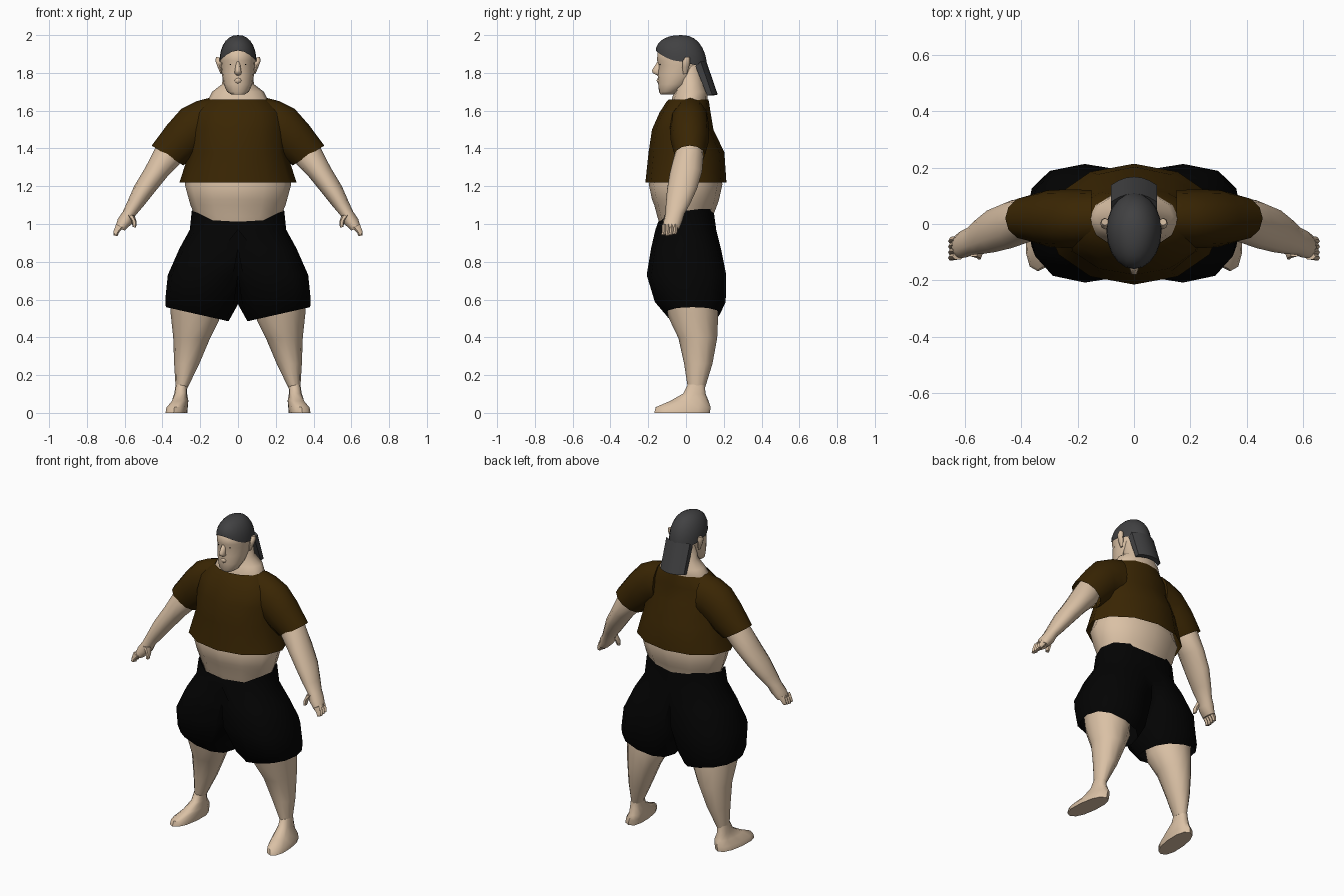
import bpy, bmesh, math


def material(name, rgb):
    m = bpy.data.materials.new(name)
    m.diffuse_color = (*rgb, 1)
    return m


SKIN = material("skin", (0.70, 0.53, 0.375))
BROWN = material("brown_cloth", (0.042, 0.019, 0.001))
BLACK = material("black_cloth", (0.001, 0.001, 0.001))
GREY = material("grey_cap", (0.053, 0.053, 0.055))


def finish(name, bm, mat, mirror=False, angle=50):
    bmesh.ops.recalc_face_normals(bm, faces=bm.faces)
    me = bpy.data.meshes.new(name)
    bm.to_mesh(me)
    bm.free()
    me.materials.append(mat)
    ob = bpy.data.objects.new(name, me)
    bpy.context.collection.objects.link(ob)
    bpy.ops.object.select_all(action='DESELECT')
    ob.select_set(True)
    bpy.context.view_layer.objects.active = ob
    bpy.ops.object.shade_smooth_by_angle(angle=math.radians(angle))
    if mirror:
        ob.modifiers.new("mirror", 'MIRROR').merge_threshold = 0.001
    return ob


def loft(name, rings, mat, n=12, mirror=False, caps=(True, True), p=1.0, half=False, angle=50):
    """Each ring: (xa, za, xb, zb, y_front, y_back), the two side points and the depth."""
    bm = bmesh.new()
    rows = []
    for xa, za, xb, zb, yf, yb in rings:
        row = []
        for i in range(n):
            t = 2 * math.pi * i / n
            c = math.copysign(abs(math.cos(t)) ** p, math.cos(t))
            s = math.copysign(abs(math.sin(t)) ** p, math.sin(t))
            x = (xa + xb) / 2 + c * (xb - xa) / 2
            z = (za + zb) / 2 + c * (zb - za) / 2
            y = (yf + yb) / 2 + s * (yb - yf) / 2
            row.append(bm.verts.new((max(x, 0) if half else x, y, z)))
        rows.append(row)
    for a, b in zip(rows, rows[1:]):
        for i in range(n):
            j = (i + 1) % n
            bm.faces.new((a[i], a[j], b[j], b[i]))
    if caps[0]:
        bm.faces.new(rows[0])
    if caps[1]:
        bm.faces.new(rows[-1])
    if half:  # open the centre seam so both halves join
        inner = [f for f in bm.faces if all(v.co.x < 0.001 for v in f.verts)]
        bmesh.ops.delete(bm, geom=inner, context='FACES')
    return finish(name, bm, mat, mirror, angle)


def level(*rows):
    """Rings symmetric about x = 0: (z, half width, y_front, y_back)."""
    return [(-w, z, w, z, f, b) for z, w, f, b in rows]


# Shirt body and sleeves, open at the hems
loft("shirt_body", level((1.22, .31, -.215, .214), (1.38, .258, -.198, .203), (1.5, .25, -.18, .145),
                         (1.59, .235, -.14, .13), (1.645, .175, -.105, .122), (1.66, .155, -.09, .118)),
     BROWN, 12, caps=(False, False))
loft("sleeve", [(.15, 1.668, .15, 1.4, -.075, .12), (.22, 1.65, .17, 1.40, -.085, .122),
                (.30, 1.61, .21, 1.37, -.085, .122), (.375, 1.525, .24, 1.345, -.08, .12),
                (.457, 1.415, .29, 1.31, -.06, .10)], BROWN, 12, True, (True, False))

# Belly with a soft fold
loft("belly", level((1.36, .235, -.15, .15), (1.21, .282, -.197, .193), (1.13, .26, -.18, .175),
                    (1.10, .252, -.168, .165), (1.04, .226, -.152, .142), (.97, .2, -.13, .13)),
     SKIN, 12)

# Shorts, one half mirrored into two open legs, with a waist that dips in front
shorts = loft("shorts", [(-.245, 1.07, .245, 1.07, -.147, .145), (-.255, .97, .255, .97, -.162, .16),
                         (-.20, .87, .31, .87, -.185, .185), (-.09, .73, .368, .73, -.208, .213),
                         (-.0, .575, .385, .60, -.165, .21), (.05, .485, .382, .56, -.11, .18)],
              BLACK, 12, True, (False, False), .85, True)
for v in shorts.data.vertices:
    if v.co.z > 1.03 and v.co.y < -.06:
        v.co.z = 1.012 + .5 * max(v.co.x - .12, 0)
    elif v.co.z > 1.03 and v.co.y > .06:
        v.co.z = 1.08
    elif .6 < v.co.z < .9:  # fullest toward the outer leg
        m = .31 if v.co.z > .8 else .385
        v.co.x = m * (v.co.x / m) ** .78

# Legs and feet
loft("leg", [(.09, .60, .36, .62, -.11, .165), (.10, .49, .357, .53, -.095, .17),
             (.15, .39, .343, .40, -.04, .165), (.205, .26, .338, .26, -.01, .14),
             (.268, .13, .33, .13, .01, .10)], SKIN, 12, True)
foot = loft("foot", [(.268, .15, .33, .15, .01, .10), (.27, .105, .338, .10, -.015, .103),
                     (.267, .065, .355, .06, -.085, .12), (.268, .033, .378, .028, -.16, .13),
                     (.27, 0, .382, 0, -.168, .127)], SKIN, 12, True, p=.85)
for v in foot.data.vertices:  # feet splay outward
    v.co.x += -.10 * (v.co.y + .02) * (1 if v.co.z < .09 else 0)

# Arms
loft("arm", [(.40, 1.46, .28, 1.39, -.045, .085), (.442, 1.395, .31, 1.315, -.065, .092),
             (.49, 1.30, .375, 1.25, -.085, .085), (.55, 1.20, .44, 1.17, -.10, .058),
             (.585, 1.12, .50, 1.095, -.107, .022), (.61, 1.065, .543, 1.045, -.108, -.008),
             (.637, 1.025, .558, 1.005, -.119, -.02), (.648, .985, .60, .965, -.122, -.036)],
     SKIN, 12, True)
for i in range(4):  # curled fingers
    y = -.055 - .02 * i
    tip = .935 + .004 * abs(i - 2)
    loft(f"finger_{i + 1}", [(.645, 1.0, .605, .98, y - .013, y + .013),
                             (.658, .965, .63, .955, y - .014, y + .011),
                             (.66, tip + .005, .638, tip, y - .016, y + .004)], SKIN, 6, True)
loft("thumb", [(.59, 1.05, .548, 1.045, -.118, -.07), (.565, 1.02, .536, 1.01, -.124, -.085),
               (.558, .985, .54, .98, -.127, -.1)], SKIN, 6, True)

# Neck with sloping shoulders
loft("neck", level((1.60, .18, -.08, .11), (1.665, .155, -.075, .115), (1.70, .137, -.06, .115),
                   (1.74, .085, -.05, .10), (1.86, .07, -.05, .085)), SKIN, 12)

# Head
loft("head", level((1.685, .035, -.135, -.07), (1.70, .058, -.143, -.035), (1.74, .076, -.147, .02),
                   (1.79, .085, -.15, .06), (1.84, .09, -.146, .08), (1.865, .092, -.153, .085),
                   (1.91, .09, -.151, .08), (1.95, .06, -.10, .05)), SKIN, 16)
loft("nose", level((1.86, .010, -.153, -.12), (1.815, .016, -.184, -.12), (1.80, .019, -.182, -.12),
                   (1.785, .012, -.15, -.12)), SKIN, 6, angle=180)
loft("lips", level((1.775, .012, -.148, -.12), (1.76, .024, -.156, -.11), (1.742, .012, -.147, -.11)),
     SKIN, 8, angle=180)
loft("ear", [(.083, 1.795, .092, 1.795, -.015, .005), (.085, 1.83, .108, 1.83, -.02, .016),
             (.088, 1.86, .120, 1.865, -.018, .022), (.09, 1.88, .116, 1.885, -.005, .02)],
     SKIN, 8, True)
loft("eye", [(.036, 1.842, .043, 1.842, -.140, -.134), (.036, 1.846, .043, 1.846, -.140, -.134)],
     BLACK, 6, True)

# Cap dome: the rim is high over the brow and low at the back
bm = bmesh.new()
n, steps = 20, 7
rows = []
for k in range(steps):
    a = math.pi / 2 * k / steps
    r = math.cos(a) ** .85
    row = []
    for i in range(n):
        t = 2 * math.pi * i / n
        s = math.sin(t)
        rim = 1.86 - .035 * s if s > 0 else 1.86 + .058 * s * s
        row.append(bm.verts.new((.098 * math.cos(t) * r, -.024 + .136 * s * r,
                                 rim + (2 - rim) * math.sin(a))))
    rows.append(row)
for a, b in zip(rows, rows[1:]):
    for i in range(n):
        bm.faces.new((a[i], a[(i + 1) % n], b[(i + 1) % n], b[i]))
top = bm.verts.new((0, -.024, 2.0))
for i in range(n):
    bm.faces.new((rows[-1][i], rows[-1][(i + 1) % n], top))
finish("cap_dome", bm, GREY, angle=70)

# Cap brim hanging down behind the neck, curved across its width
bm = bmesh.new()
cols = []
for i in range(7):
    u = -1 + i / 3
    bow = -.03 * u * u
    pts = [(.08, 1.835), (.108, 1.86), (.168, 1.685), (.142, 1.68)]
    cols.append([bm.verts.new((.082 * u, y + bow, z)) for y, z in pts])
for a, b in zip(cols, cols[1:]):
    for k in range(4):
        bm.faces.new((a[k], a[(k + 1) % 4], b[(k + 1) % 4], b[k]))
bm.faces.new(cols[0])
bm.faces.new(cols[-1])
finish("cap_brim", bm, GREY)
